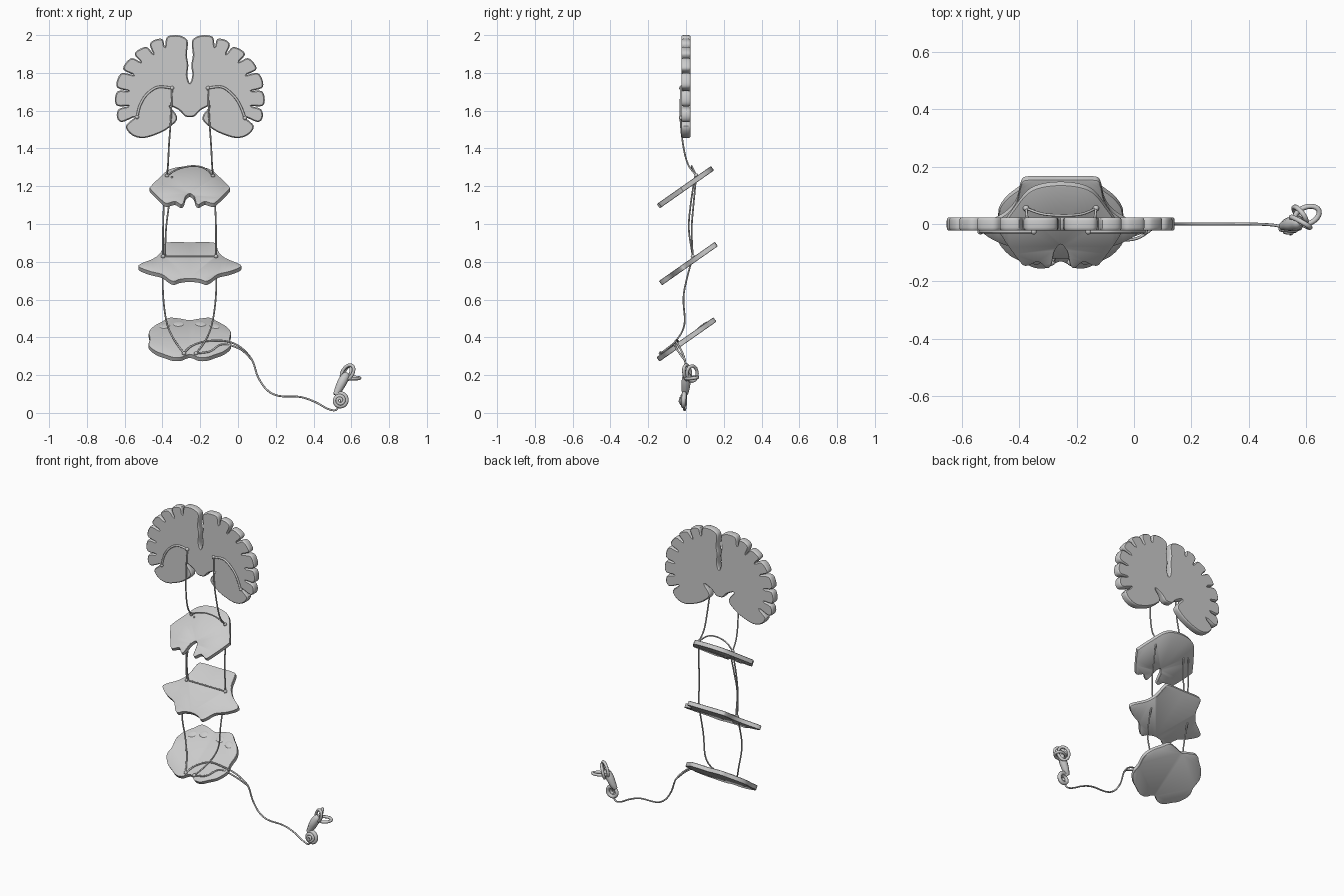
import bpy, bmesh, math
from mathutils import Vector, Matrix

if "Cube" in bpy.data.objects:
    bpy.data.objects.remove(bpy.data.objects["Cube"])

S = 189.0            # outline units per metre
MID = -0.255         # symmetry line of the brain slices
TILT = math.radians(35)


def P(a, b, y=0.0):
    """Front-view drawing units to world position."""
    return Vector(((a - 238) / S, y, (414 - b) / S))


def smooth(pts, n=6, closed=False):
    """Catmull-Rom resampling."""
    pts = [Vector(p) for p in pts]
    N = len(pts)
    out = []
    for i in range(N if closed else N - 1):
        if closed:
            a, b, c, d = (pts[(i + k) % N] for k in (-1, 0, 1, 2))
        else:
            a, b, c, d = (pts[min(max(i + k, 0), N - 1)] for k in (-1, 0, 1, 2))
        for k in range(n):
            t = k / n
            out.append(0.5 * (2 * b + (c - a) * t + (2 * a - 5 * b + 4 * c - d) * t * t
                              + (3 * b - a - 3 * c + d) * t ** 3))
    if not closed:
        out.append(pts[-1])
    return out


def finish(name, bm, angle=40):
    bmesh.ops.recalc_face_normals(bm, faces=bm.faces)
    me = bpy.data.meshes.new(name)
    bm.to_mesh(me)
    bm.free()
    ob = bpy.data.objects.new(name, me)
    bpy.context.collection.objects.link(ob)
    bpy.ops.object.select_all(action='DESELECT')
    ob.select_set(True)
    bpy.context.view_layer.objects.active = ob
    bpy.ops.object.shade_smooth_by_angle(angle=math.radians(angle))
    return ob


def slab(name, half, place, layers, n=4):
    """Mirrored outline swept through (inset, depth) layers; place maps 2D + depth to 3D."""
    ring = half + [(-a, b) for a, b in reversed(half) if a > 0]
    pts = smooth([Vector((a / S, (414 - b) / S)) for a, b in ring], n, True)
    N = len(pts)
    area = sum(pts[i - 1].x * pts[i].y - pts[i].x * pts[i - 1].y for i in range(N))
    sgn = 1 if area > 0 else -1
    bm = bmesh.new()
    rings = []
    for inset, depth in layers:
        row = []
        for i, p in enumerate(pts):
            t = (pts[(i + 1) % N] - pts[i - 1]).normalized()
            q = p + Vector((-t.y, t.x)) * sgn * inset
            row.append(bm.verts.new(place(q.x, q.y, depth)))
        rings.append(row)
    for r0, r1 in zip(rings, rings[1:]):
        for i in range(N):
            bm.faces.new((r0[i - 1], r0[i], r1[i], r1[i - 1]))
    caps = [bm.faces.new(rings[0]), bm.faces.new(rings[-1])]
    bmesh.ops.recalc_face_normals(bm, faces=bm.faces)
    bmesh.ops.triangulate(bm, faces=caps)
    return finish(name, bm)


def tube(name, pts, r=0.0045, radii=None, n=6, closed=False):
    path = smooth(pts, n, closed)
    rad = smooth([(v, 0) for v in radii], n) if radii else None
    cu = bpy.data.curves.new(name, 'CURVE')
    cu.dimensions = '3D'
    cu.bevel_depth = r
    cu.bevel_resolution = 2
    cu.use_fill_caps = True
    sp = cu.splines.new('POLY')
    sp.points.add(len(path) - 1)
    sp.use_cyclic_u = closed
    for i, p in enumerate(path):
        sp.points[i].co = (*p, 1)
        sp.points[i].radius = rad[i].x / r if rad else 1
    ob = bpy.data.objects.new(name, cu)
    bpy.context.collection.objects.link(ob)
    bpy.ops.object.select_all(action='DESELECT')
    ob.select_set(True)
    bpy.context.view_layer.objects.active = ob
    bpy.ops.object.convert(target='MESH')


def knob(name, p, r=0.011):
    bm = bmesh.new()
    bmesh.ops.create_icosphere(bm, subdivisions=2, radius=r, matrix=Matrix.Translation(p))
    finish(name, bm, 60)


# upper brain slice with folded edge
brain = [(0, 84), (2.5, 76), (1.5, 66), (3, 56), (2, 43), (6, 38), (14, 36), (23, 38),
         (25, 48), (27.5, 40), (36, 41), (40, 46), (36.5, 55), (43, 48), (52, 51), (55, 56),
         (49, 63), (58, 59), (65, 65), (66, 71), (56, 76), (68, 74), (73, 82), (72, 89),
         (61, 92), (72, 92), (75, 101), (72, 107), (61, 107), (71, 110), (73, 118), (68, 123),
         (55, 118), (64, 127), (58, 136), (46, 139), (30, 134), (20, 128), (13, 121),
         (14, 115), (20, 107), (11, 111), (5, 117), (0, 118)]
slab("brain_slice", brain, lambda x, z, d: (MID + x, d, z),
     [(0.006, -0.023), (0.0015, -0.019), (0, -0.012), (0, 0.012), (0.0015, 0.019), (0.006, 0.023)])


# three tilted brainstem slices
def on_plane(y0, z0, lift=0.0):
    def f(x, z, d):
        d = d + lift
        return Vector((MID + x, y0 + (z - z0) / math.tan(TILT) - d * math.sin(TILT),
                       z + d * math.cos(TILT)))
    return f


upper = on_plane(-0.163, 1.10)
middle = on_plane(-0.148, 0.695)
lower = on_plane(-0.163, 0.29)
plate = [(0.002, 0), (0, -0.002), (0, -0.026), (0.002, -0.028)]
slab("upper_stem_slice", [(0, 194), (4, 197), (6, 203), (9, 205), (15, 202), (23, 204), (28, 201),
                          (39, 190), (39, 187), (30, 178), (22, 171), (13, 168), (0, 167)],
     upper, plate)
slab("middle_stem_slice", [(0, 279), (10, 280), (16, 282), (21, 280), (28, 275), (40, 272),
                           (50, 268), (50, 265), (36, 259), (29, 253), (26, 245), (21, 243), (0, 243)],
     middle, plate)
slab("lower_stem_slice", [(0, 355), (4, 356), (9, 358), (17, 358), (26, 355), (34, 352), (41, 346),
                          (40, 340), (41, 333), (36, 327), (27, 322), (20, 318.5), (9, 319.5), (0, 321)],
     lower, plate)

# shallow folds on the lower slice
for i, (a, b) in enumerate([(-25, 327), (-11, 325), (11, 325), (25, 327)]):
    bm = bmesh.new()
    m = (Matrix.Translation(lower(a / S, (414 - b) / S, 0)) @ Matrix.Rotation(TILT, 4, 'X')
         @ Matrix.Rotation(-a * 0.015, 4, 'Z') @ Matrix.Diagonal((0.028, 0.022, 0.004, 1)))
    bmesh.ops.create_uvsphere(bm, u_segments=16, v_segments=8, radius=1, matrix=m)
    finish(f"surface_fold_{i + 1}", bm, 60)


def stick(pl, a, b, h=0.004):
    """Point lying on a tilted slice."""
    return pl((a - 238) / S - MID, (414 - b) / S, h)


# left and right ascending nerves
YB = -0.026
for side, arc, up, down, low in (
        ("left", [(137, 118), (140, 106), (147, 95), (158, 88), (172, 89)],
         [(172, 89), (171, 117), (169, 145), (168, 165), (167, 177)],
         [(167, 177), (164, 205), (163, 230), (163, 258)],
         [(163, 258), (163, 295), (167, 325), (175, 344), (184, 355)]),
        ("right", [(245, 119), (240, 106), (233, 96), (222, 88), (208, 89)],
         [(208, 89), (209, 117), (211, 145), (212, 165), (213, 177)],
         [(213, 177), (215, 205), (216, 230), (216, 258)],
         [(216, 258), (216, 295), (212, 325), (205, 344), (196, 355)])):
    tube(side + "_brain_nerve", [P(a, b, YB) for a, b in arc], 0.0065)
    knob(side + "_brain_ending", P(*arc[0], YB))
    knob(side + "_brain_junction", P(*arc[-1], YB))
    top, mid, bot = stick(upper, *up[-1]), stick(middle, *low[0]), stick(lower, *low[-1])
    ys = (YB, -0.03, -0.016, 0.01)
    tube(side + "_upper_nerve", [P(a, b, y) for (a, b), y in zip(up, ys)] + [top])
    tube(side + "_middle_nerve", [top] + [P(a, b, y) for (a, b), y in zip(down[1:3], (0.04, 0.03))] + [mid])
    tube(side + "_lower_nerve", [mid] + [P(a, b, y) for (a, b), y in zip(low[1:3], (-0.012, -0.008))]
         + [stick(lower, *low[3], 0.012), bot])
    for nm, p in (("upper", top), ("middle", mid), ("lower", bot)):
        knob(f"{side}_{nm}_junction", p)

# crossing nerves
tube("upper_crossing", [stick(upper, 167, 177), P(178, 170, 0.035), P(192, 167, 0.03), P(204, 169, 0.035),
                        stick(upper, 213, 177)])
tube("middle_crossing", [stick(middle, 163, 258), stick(middle, 190, 258), stick(middle, 216, 258)])
tube("second_left_nerve", [stick(upper, 172, 178), P(169, 205, 0.025), P(166, 230, 0.015),
                           stick(middle, 165, 258)])

# auditory nerve from the lower slice to the ear
tube("auditory_nerve", [stick(lower, 184, 355), stick(lower, 191, 348), stick(lower, 205, 343),
                        P(225, 342, -0.055), P(240, 348, -0.035), P(252, 361, -0.006), P(258, 378),
                        P(267, 391), P(279, 397), P(300, 398), P(315, 403), P(328, 410, -0.003),
                        P(336, 411, -0.01), P(340, 404, -0.015)], 0.005)
tube("auditory_nerve_branch", [stick(lower, 196, 355), stick(lower, 210, 353), stick(lower, 222, 346),
                               P(240, 350, -0.05), P(252, 361, -0.008)], 0.005)

# inner ear: spiral cochlea, vestibule, three canals
coil, thick = [], []
for i in range(41):
    t = i / 40
    a = math.radians(130) - t * 2.6 * 2 * math.pi
    r = 0.038 - 0.033 * t
    coil.append((0.54 + r * math.cos(a), -0.008 - 0.026 * t, 0.066 + r * math.sin(a)))
    thick.append(0.0135 - 0.007 * t)
tube("cochlea", coil, 0.012, thick, 3)
tube("vestibule", [coil[0], (0.53, -0.003, 0.12), (0.55, 0, 0.16), (0.57, 0.005, 0.195), (0.58, 0.008, 0.21)],
     0.02, [0.014, 0.021, 0.026, 0.023, 0.012])
for nm, c, u, v in (
        ("front_canal", (0.580, 0.006, 0.213), (0.032, -0.018, 0.01), (0.006, 0.0, 0.039)),
        ("rear_canal", (0.578, 0.032, 0.208), (-0.018, 0.027, 0.0), (0.012, 0.0, 0.04)),
        ("side_canal", (0.602, 0.030, 0.185), (0.041, 0.018, 0.0), (-0.012, 0.026, 0.004))):
    c, u, v = Vector(c), Vector(u), Vector(v)
    tube(nm, [c + u * math.cos(k * math.pi / 6) + v * math.sin(k * math.pi / 6) for k in range(12)],
         0.009, None, 3, True)
